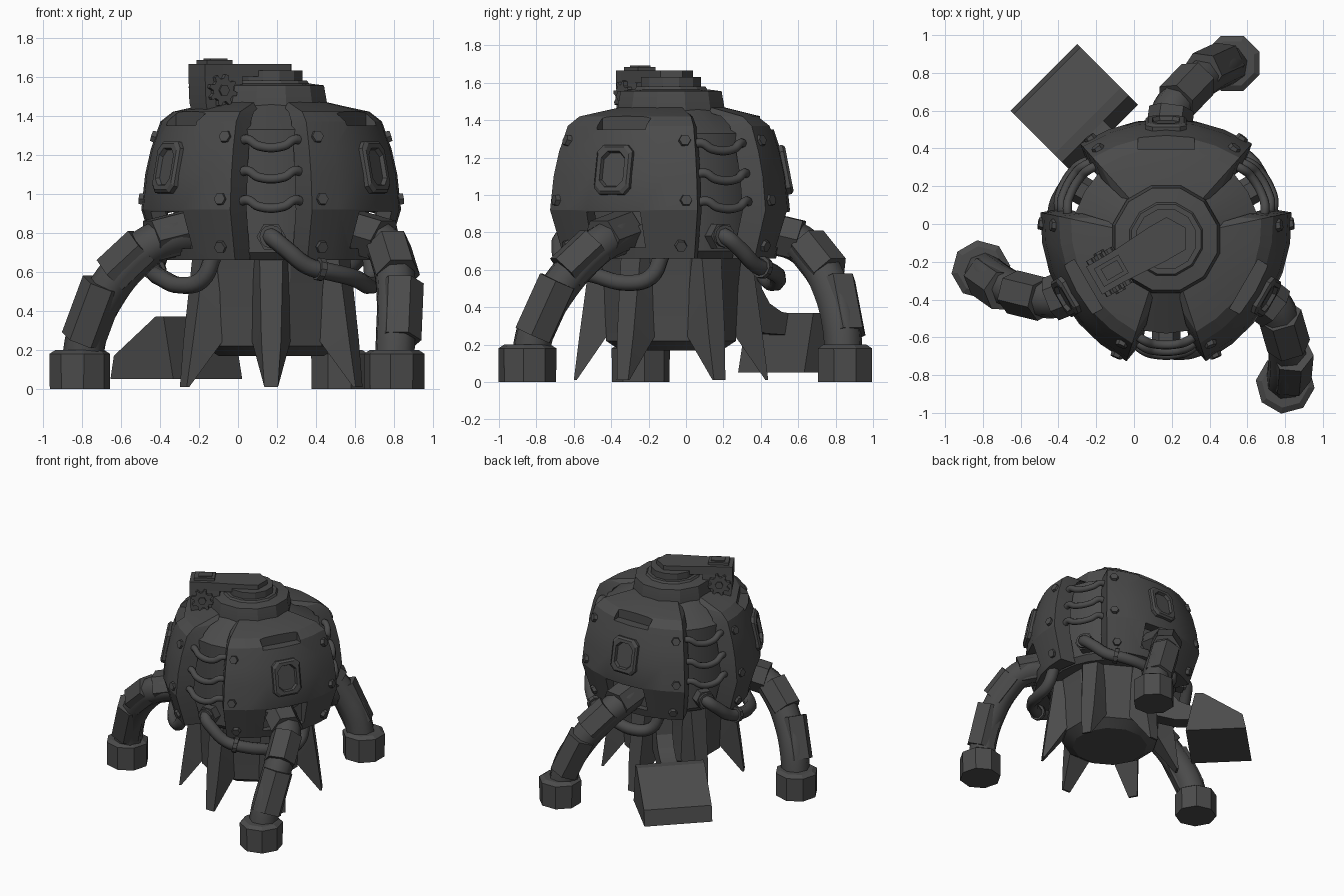
import bpy, bmesh
from math import sin, cos, radians, pi
from mathutils import Vector, Matrix

if "Cube" in bpy.data.objects:
    bpy.data.objects.remove(bpy.data.objects["Cube"])

C = Matrix.Translation((0.17, -0.08, 0))      # body axis
THIRDS = [C @ Matrix.Rotation(radians(120 * k), 4, 'Z') for k in range(3)]
DARK = bpy.data.materials.new("dark_metal")
DARK.diffuse_color = (0.07, 0.07, 0.07, 1)
DARK.use_nodes = True
DARK.node_tree.nodes["Principled BSDF"].inputs["Base Color"].default_value = DARK.diffuse_color


def P(a, r, z):
    """Polar point round the body axis; 90 degrees is the middle of a panel."""
    return Vector((r * cos(radians(a)), r * sin(radians(a)), z))


def loft(rings, bm=None):
    bm = bm or bmesh.new()
    vs = [[bm.verts.new(p) for p in ring] for ring in rings]
    n = len(vs[0])
    for a, b in zip(vs, vs[1:]):
        for i in range(n):
            j = (i + 1) % n
            bm.faces.new((a[i], a[j], b[j], b[i]))
    bm.faces.new(vs[0][::-1])
    bm.faces.new(vs[-1])
    return bm


def mesh_of(bm, angle=22):
    bmesh.ops.recalc_face_normals(bm, faces=bm.faces[:])
    me = bpy.data.meshes.new("part")
    bm.to_mesh(me)
    bm.free()
    me.shade_smooth()
    me.set_sharp_from_angle(angle=radians(angle))
    return me


def put(name, data, mats):
    if not data.materials:
        data.materials.append(DARK)
    for i, m in enumerate(mats):
        ob = bpy.data.objects.new(name if len(mats) == 1 else f"{name}_{i + 1}", data)
        ob.matrix_world = m
        bpy.context.collection.objects.link(ob)
    return ob


def box(x0, x1, y0, y1, z0, z1, bm=None):
    return loft([[(x0, y0, z), (x1, y0, z), (x1, y1, z), (x0, y1, z)] for z in (z0, z1)], bm)


def lathe(profile, n, off=0.0):
    return loft([[P(off + 360 * i / n, r, z) for i in range(n)] for r, z in profile])


def prism(a, b, r, n, bm=None, taper=1.0):
    a, b = Vector(a), Vector(b)
    q = (b - a).to_track_quat('Z', 'Y')
    ring = lambda c, s: [c + q @ Vector((s * cos(2 * pi * i / n), s * sin(2 * pi * i / n), 0)) for i in range(n)]
    return loft([ring(a, r), ring(b, r * taper)], bm)


def tube(pts, r, res=2):
    cu = bpy.data.curves.new("tube", 'CURVE')
    cu.dimensions = '3D'
    cu.bevel_depth, cu.bevel_resolution, cu.use_fill_caps, cu.resolution_u = r, res, True, 5
    sp = cu.splines.new('BEZIER')
    sp.bezier_points.add(len(pts) - 1)
    for bp, p in zip(sp.bezier_points, pts):
        bp.co = p
        bp.handle_left_type = bp.handle_right_type = 'AUTO'
    return cu


# Three shell panels (flatter in the middle), each with a top notch and a leg recess
PROFILE = [(.60, .66), (.68, .92), (.66, 1.1), (.63, 1.23), (.58, 1.37), (.515, 1.42), (.28, 1.47)]
FLATTEN = {42: 1, 28: .965, 14: .945, 0: .935}
rings = []
for r, z in PROFILE:
    outer = [P(90 + t, r * (FLATTEN[abs(t)] if r > .3 else 1), z) for t in range(-42, 43, 14)]
    inner = [P(90 + t, r - .12, z) for t in (47, 31, 16, 0, -16, -31, -47)]
    rings.append(outer + inner)
raw = put("raw_panel", mesh_of(loft(rings)), [Matrix()])
cut_bm = box(-.15, .15, .475, .9, 1.35, 1.6)
box(-.165, .165, .52, .9, .72, .91, cut_bm)
cutter = put("cutter", mesh_of(cut_bm), [Matrix()])
cutter.hide_render = True
mod = raw.modifiers.new("cut", 'BOOLEAN')
mod.object, mod.operation, mod.solver = cutter, 'DIFFERENCE', 'EXACT'
dg = bpy.context.evaluated_depsgraph_get()
panel = bpy.data.meshes.new_from_object(raw.evaluated_get(dg))
bpy.data.objects.remove(raw)
bpy.data.objects.remove(cutter)
panel.shade_smooth()
panel.set_sharp_from_angle(angle=radians(22))
put("shell_panel", panel, THIRDS)

# Inner core and lower hull
put("core", mesh_of(lathe([(.46, .66), (.5, .7), (.5, 1.33), (.28, 1.46)], 24)), [C])
put("lower_hull", mesh_of(lathe([(.28, .17), (.36, .22), (.37, .5), (.39, .68)], 12, 15)), [C])

# Six pointed skirt fins
fin = loft([
    [(-.035, .52, .01), (.035, .52, .01), (.035, .505, .01), (-.035, .505, .01)],
    [(-.05, .49, .25), (.05, .49, .25), (.1, .34, .25), (-.1, .34, .25)],
    [(-.06, .43, .69), (.06, .43, .69), (.1, .34, .69), (-.1, .34, .69)]])
put("skirt_fin", mesh_of(fin), [C @ Matrix.Rotation(radians(60 * k), 4, 'Z') for k in range(6)])

# Window frames with a recessed pane
def window_ring(w, h, d):
    c = .035
    o = [(w - c, -h), (w, c - h), (w, h - c), (w - c, h), (c - w, h), (-w, h - c), (-w, c - h), (c - w, -h)]
    return [(x, d, z) for x, z in o]

win = loft([window_ring(.108, .134, -.05), window_ring(.108, .134, .02), window_ring(.095, .12, .033),
            window_ring(.072, .097, .033), window_ring(.066, .09, .012)])
bmesh.ops.transform(win, verts=win.verts, matrix=Matrix.Translation((0, .6, 1.133)) @ Matrix.Rotation(radians(11), 4, 'X'))
put("window_frame", mesh_of(win), THIRDS)

# Low hex bolts along the panel edges
bolts = bmesh.new()
for s in (-1, 1):
    for t, r, z, tilt in ((37, .598, 1.285, .3), (37, .663, .97, .12), (35, .61, .735, -.3)):
        a = P(90 + s * t, r - .02, z)
        prism(a, a + P(90 + s * t, .038, .038 * tilt), .036, 6, bolts, .85)
put("panel_bolts", mesh_of(bolts), THIRDS)

# Wavy cables bridging each gap (gap at 270 degrees), following the shell's slope
for i, (z, inset) in enumerate(((.95, 0), (1.1, .02), (1.26, .055))):
    half = [(.16, -.56, .01), (.12, -.59, .018), (.065, -.61, -.015)]
    pts = [(-x, y + inset, z + d) for x, y, d in half] + [(x, y + inset, z + d) for x, y, d in half[::-1]]
    put(f"gap_cable_row{i + 1}", tube(pts, .024), THIRDS)

# Thick hoses under the panels, with nut and clamp
hose = [(0, .48, .78), (0, .57, .78), (8, .6, .71), (18, .6, .63), (30, .6, .6), (46, .585, .57),
        (65, .555, .53), (78, .53, .56), (85, .51, .69)]
put("hose", tube([P(270 + a, r, z) for a, r, z in hose], .045), THIRDS)
nut = prism((0, -.48, .78), (0, -.56, .78), .075, 6)
prism((0, -.56, .78), (0, -.58, .78), .06, 12, nut)
put("hose_nut", mesh_of(nut), THIRDS)
put("hose_clamp", mesh_of(prism(P(293, .6, .616), P(296, .6, .61), .06, 10)), THIRDS)

# Legs: flexible inner tube, faceted outer sleeves, octagonal foot
leg = [(0, .46, .79), (.02, .66, .755), (.1, .77, .655), (.215, .865, .475), (.3, .91, .3), (.34, .925, .12)]
put("leg_tube", tube(leg, .105), THIRDS)
sleeves = prism((0, .48, .81), (.03, .69, .76), .12, 6)
prism((.05, .725, .735), (.165, .845, .585), .117, 6, sleeves)
prism((.19, .88, .54), (.31, .935, .25), .115, 6, sleeves)
put("leg_sleeves", mesh_of(sleeves), THIRDS)
foot = lathe([(.155, 0), (.157, .18), (.125, .2)], 8, 22.5)
bmesh.ops.translate(foot, verts=foot.verts, vec=(.35, .93, 0))
put("foot", mesh_of(foot), THIRDS)

# Top turret: stepped discs
put("turret_base", mesh_of(lathe([(.295, 1.43), (.295, 1.47), (.28, 1.555), (.2, 1.565), (.19, 1.58)], 12, 15)), [C])
put("turret_disc", mesh_of(lathe([(.165, 1.56), (.165, 1.63)], 12, 15)), [C])

# Turret arm, housing and side gears (local x runs along the arm)
ARM = C @ Matrix.Rotation(radians(210), 4, 'Z')
side = [(-.06, .1), (.05, .1), (.3, .085), (.44, .085)]
outline = [(-.12, 0)] + side + [(x, -y) for x, y in side[::-1]]
put("turret_arm", mesh_of(loft([[(x, y, z) for x, y in outline] for z in (1.6, 1.665)])), [ARM])
housing = loft([[(x, y, z) for x, y in ((.22, -w), (b, -w), (b, w), (.22, w))]
                for b, w, z in ((.42, .08, 1.4), (.435, .085, 1.47), (.44, .085, 1.6), (.41, .075, 1.66))])
box(.26, .41, -.055, .055, 1.65, 1.685, housing)
box(.28, .38, -.035, .035, 1.68, 1.693, housing)
put("arm_housing", mesh_of(housing), [ARM])
gears = bmesh.new()
for s in (-1, 1):
    tooth = [(.345 + r * cos(a), 1.53 + r * sin(a)) for k in range(8)
             for r, f in ((.06, 0), (.082, .2), (.082, .45), (.06, .65)) for a in [2 * pi * (k + f) / 8]]
    loft([[(x, s * y, z) for x, z in tooth] for y in (.08, .11)], gears)
    prism((.345, s * .1, 1.53), (.345, s * .122, 1.53), .03, 6, gears)
put("arm_gears", mesh_of(gears), [ARM])

# Ground scoop and its curved bracket (local x points outward, back left)
SCOOP = Matrix.Translation((-.155, .455, 0)) @ Matrix.Rotation(radians(135), 4, 'Z')
def slab(profile, w):
    return mesh_of(loft([[(x, y, z) for x, z in profile] for y in (-w, w)]))

put("scoop", slab([(0, .05), (.07, .37), (.13, .37), (.43, .17), (.455, .05)], .25), [SCOOP])
put("scoop_bracket", slab([(-.3, .64), (-.15, .64), (-.13, .5), (-.07, .42), (.02, .375), (.1, .365),
                           (.1, .25), (-.1, .26), (-.3, .32)], .06), [SCOOP])
